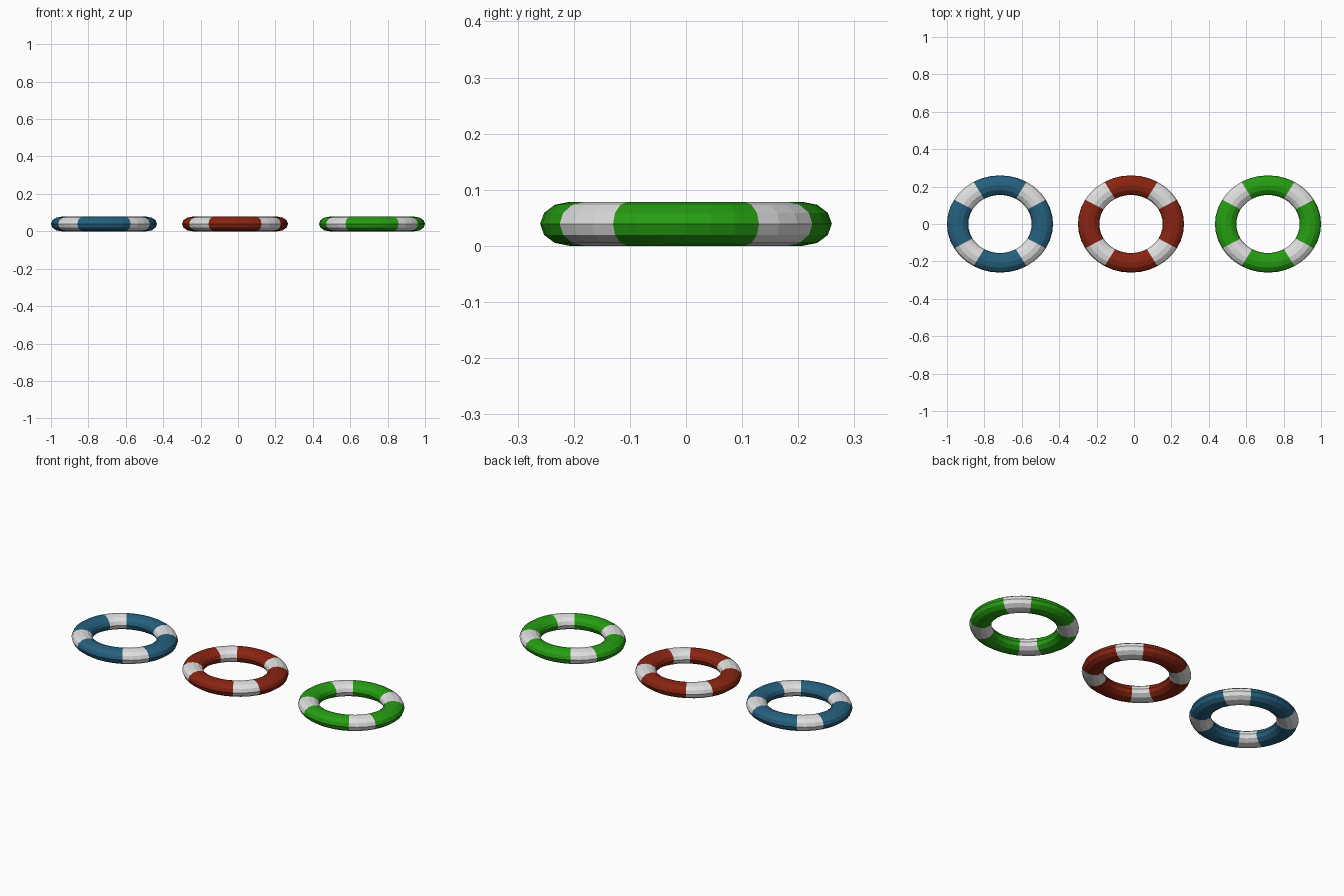
import bpy, bmesh, math
from mathutils import Vector

if "Cube" in bpy.data.objects:
    bpy.data.objects.remove(bpy.data.objects["Cube"])

MAJOR, TUBE_W, TUBE_H = 0.2265, 0.057, 0.0392   # ring radius, tube half width, half height
Y_SCALE = 0.917                                  # rings are slightly oval
SEGMENTS, SIDES = 36, 12


def material(name, color):
    mat = bpy.data.materials.new(name)
    mat.diffuse_color = (*color, 1.0)
    mat.use_nodes = True
    mat.node_tree.nodes["Principled BSDF"].inputs["Base Color"].default_value = mat.diffuse_color
    return mat


white = material("white", (0.74, 0.74, 0.74))


def swim_ring(name, x, mat):
    bm = bmesh.new()
    loops = []
    for i in range(SEGMENTS):
        a = 2 * math.pi * i / SEGMENTS
        loop = []
        for j in range(SIDES):
            t = 2 * math.pi * j / SIDES
            r = MAJOR + TUBE_W * math.cos(t)
            loop.append(bm.verts.new(Vector((r * math.cos(a), r * math.sin(a) * Y_SCALE,
                                             TUBE_H * (1 + math.sin(t))))))
        loops.append(loop)
    # Coloured 60 degree bands centred on the axes, white 30 degree bands between
    for i in range(SEGMENTS):
        a = 360 * (i + 0.5) / SEGMENTS
        is_white = 30 < a % 90 < 60
        for j in range(SIDES):
            n, k = (i + 1) % SEGMENTS, (j + 1) % SIDES
            face = bm.faces.new((loops[i][j], loops[n][j], loops[n][k], loops[i][k]))
            face.material_index = 1 if is_white else 0
    bmesh.ops.recalc_face_normals(bm, faces=bm.faces[:])
    mesh = bpy.data.meshes.new(name)
    bm.to_mesh(mesh)
    bm.free()
    mesh.materials.append(mat)
    mesh.materials.append(white)
    obj = bpy.data.objects.new(name, mesh)
    obj.location.x = x
    bpy.context.collection.objects.link(obj)


# Three rings in a row
swim_ring("blue_ring", -0.7165, material("blue", (0.019, 0.118, 0.21)))
swim_ring("red_ring", -0.016, material("red", (0.25, 0.018, 0.006)))
swim_ring("green_ring", 0.7165, material("green", (0.019, 0.34, 0.006)))
